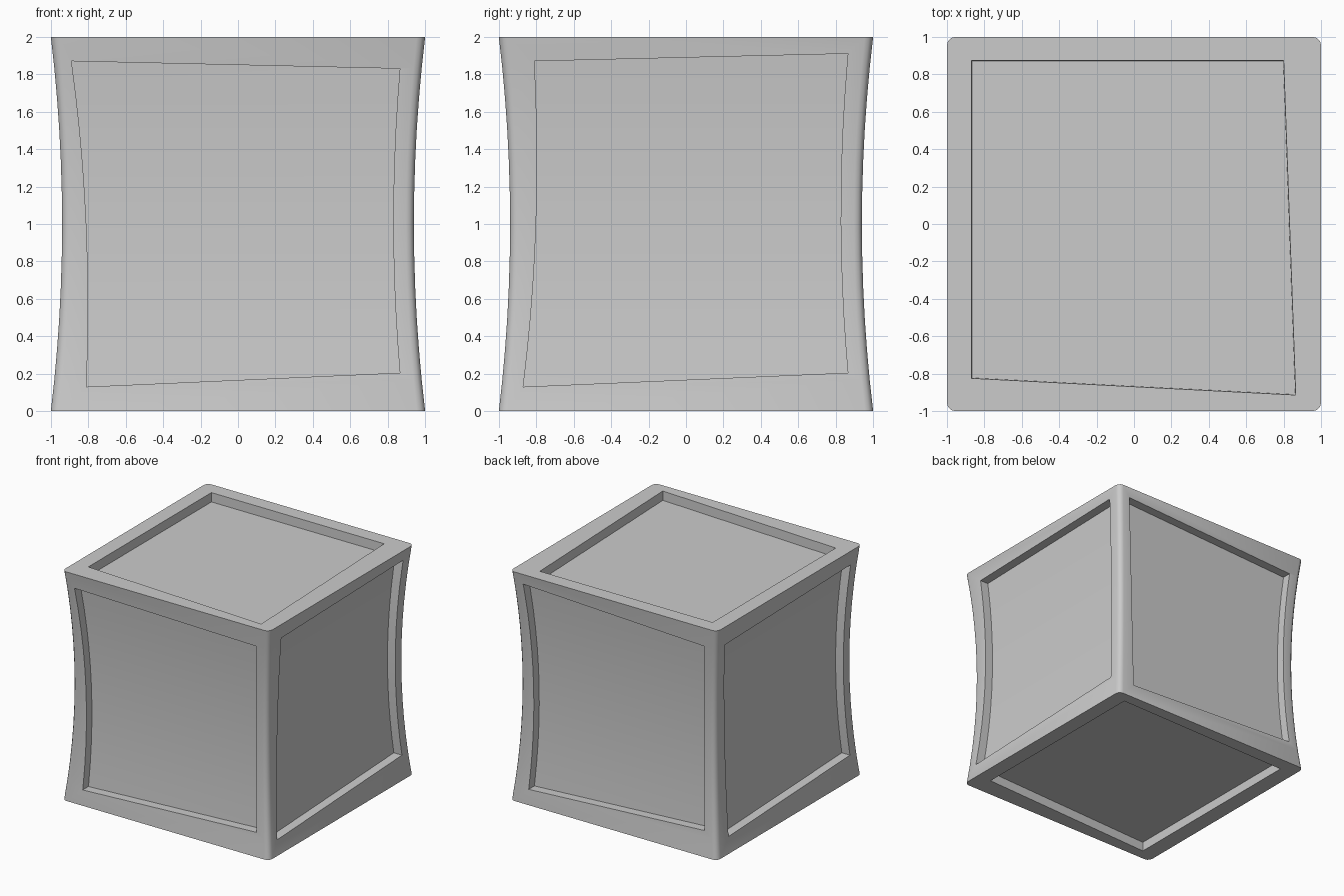
import bpy, bmesh, math
from mathutils import Vector

if "Cube" in bpy.data.objects:
    bpy.data.objects.remove(bpy.data.objects["Cube"])

DEPTH = 0.08      # recess depth of every panel
SLICES = 12       # height divisions for the waisted sides


def pinch(z):
    z = min(max(z, 0.0), 2.0)
    return 0.94 + 0.06 * (z - 1) ** 2


def finish(bm, name):
    # slice by height, then pull the sides in towards the middle
    for i in range(1, SLICES):
        bmesh.ops.bisect_plane(bm, geom=bm.verts[:] + bm.edges[:] + bm.faces[:],
                               plane_co=(0, 0, 2 * i / SLICES), plane_no=(0, 0, 1))
    for v in bm.verts:
        f = pinch(v.co.z)
        v.co.x *= f
        v.co.y *= f
    bmesh.ops.recalc_face_normals(bm, faces=bm.faces[:])
    me = bpy.data.meshes.new(name)
    bm.to_mesh(me)
    bm.free()
    ob = bpy.data.objects.new(name, me)
    bpy.context.collection.objects.link(ob)
    return ob


# Block with rounded vertical edges
bm = bmesh.new()
bmesh.ops.create_cube(bm, size=2)
bmesh.ops.translate(bm, verts=bm.verts[:], vec=(0, 0, 1))
upright = [e for e in bm.edges if abs(e.verts[0].co.z - e.verts[1].co.z) > 1]
bmesh.ops.bevel(bm, geom=upright, offset=0.045, segments=3, profile=0.5, affect='EDGES')
body = finish(bm, "crate_block")

# Uneven panel outlines: direction across, direction up, outward, corners from
# top left clockwise (as seen on each face, measured on the finished shape)
X, Y, Z = Vector((1, 0, 0)), Vector((0, 1, 0)), Vector((0, 0, 1))
panels = [
    (X, Z, -Y, [(-.89, 1.87), (.865, 1.83), (.865, .205), (-.81, .13)]),
    (Y, Z, X, [(-.81, 1.87), (.865, 1.91), (.865, .205), (-.87, .13)]),
    (-X, Z, Y, [(-.88, 1.91), (.865, 1.83), (.865, .22), (-.83, .13)]),
    (-Y, Z, -X, [(-.87, 1.83), (.865, 1.87), (.865, .205), (-.82, .14)]),
    (X, Y, Z, [(-.875, .88), (.805, .88), (.87, -.92), (-.875, -.83)]),
    (X, Y, -Z, [(-.86, .88), (.87, .91), (.87, -.83), (-.86, -.91)]),
]

for i, (u, v, n, corners) in enumerate(panels):
    bm = bmesh.new()
    centre = Vector((0, 0, 1)) if abs(n.z) > 0.5 else Vector((0, 0, 0))
    rings = []
    for d in (1 - DEPTH, 1.2):
        ring = []
        for a, b in corners:
            if abs(n.z) < 0.5:
                a /= pinch(b)
            ring.append(bm.verts.new(centre + u * a + v * b + n * d))
        rings.append(ring)
    bm.faces.new(rings[0])
    bm.faces.new(rings[1])
    for k in range(4):
        m = (k + 1) % 4
        bm.faces.new((rings[0][k], rings[0][m], rings[1][m], rings[1][k]))
    cutter = finish(bm, "panel_cutter_%d" % i)
    cutter.hide_render = True

    # Recess the panel into the block
    mod = body.modifiers.new("recess", 'BOOLEAN')
    mod.operation = 'DIFFERENCE'
    mod.solver = 'EXACT'
    mod.object = cutter
    bpy.context.view_layer.objects.active = body
    bpy.ops.object.modifier_apply(modifier=mod.name)
    bpy.data.objects.remove(cutter)

# Smooth shading with crisp panel edges
bpy.ops.object.select_all(action='DESELECT')
body.select_set(True)
bpy.context.view_layer.objects.active = body
bpy.ops.object.shade_smooth_by_angle(angle=math.radians(35))
